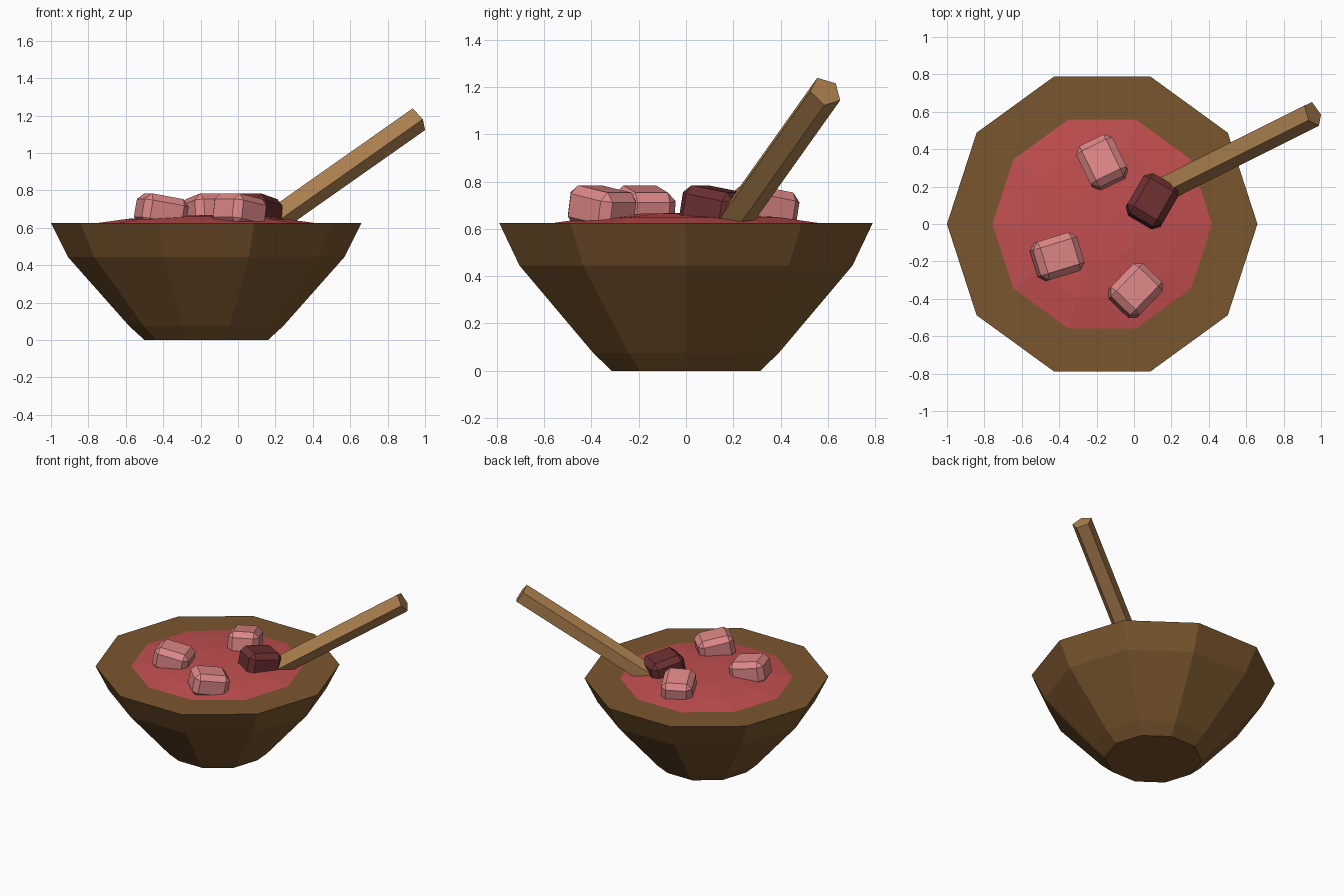
import bpy, bmesh, math
from mathutils import Matrix, Vector

cube = bpy.data.objects.get("Cube")
if cube:
    bpy.data.objects.remove(cube)


def material(name, rgb):
    color = [((c / 255 + 0.055) / 1.055) ** 2.4 for c in rgb] + [1]
    mat = bpy.data.materials.new(name)
    mat.use_nodes = True
    mat.diffuse_color = color
    bsdf = mat.node_tree.nodes["Principled BSDF"]
    bsdf.inputs["Base Color"].default_value = color
    bsdf.inputs["Roughness"].default_value = 0.9
    return mat


def finish(name, bm, mat):
    bmesh.ops.recalc_face_normals(bm, faces=bm.faces)
    mesh = bpy.data.meshes.new(name)
    bm.to_mesh(mesh)
    bm.free()
    mesh.materials.append(mat)
    obj = bpy.data.objects.new(name, mesh)
    bpy.context.collection.objects.link(obj)
    return obj


def ring(bm, sides, radius, z, phase=0):
    angles = [phase + math.tau * i / sides for i in range(sides)]
    return [bm.verts.new((radius * math.cos(a), radius * math.sin(a), z)) for a in angles]


def bridge(bm, a, b):
    n = len(a)
    for i in range(n):
        j = (i + 1) % n
        bm.faces.new((a[i], a[j], b[j], b[i]))


def lathe(bm, profile, sides, phase=0):
    rings = [ring(bm, sides, r, z, phase) for r, z in profile]
    for a, b in zip(rings, rings[1:]):
        bridge(bm, a, b)
    return rings


dark_wood = material("dark wood", (122, 86, 46))
light_wood = material("light wood", (172, 128, 79))
red_broth = material("red broth", (194, 79, 80))
pink_meat = material("pink meat", (221, 135, 135))
dark_meat = material("dark meat", (108, 47, 48))

SIDES = 10
center = Vector((-0.17, 0, 0))

# Bowl: faceted outer wall with a broad flat rim
bm = bmesh.new()
rings = lathe(bm, [(0.33, 0), (0.412, 0.075), (0.74, 0.445), (0.83, 0.625), (0.587, 0.625)], SIDES)
bm.faces.new(rings[0])
finish("bowl", bm, dark_wood).location = center

# Soup: shallow faceted dome filling the bowl
bm = bmesh.new()
rings = lathe(bm, [(0.587, 0.625), (0.42, 0.648), (0.2, 0.664)], SIDES)
top = bm.verts.new((0, 0, 0.668))
for i in range(SIDES):
    bm.faces.new((rings[-1][i], rings[-1][(i + 1) % SIDES], top))
finish("soup", bm, red_broth).location = center

# Spoon handle: five-sided stick leaning out of the soup
tip = Vector((0.957, 0.59, 1.18))
axis = Vector((1, 0.5, 0.703)).normalized()
side = Vector((-axis.y, axis.x, 0)).normalized()
up = axis.cross(side)
bm = bmesh.new()
rings = lathe(bm, [(0.072, -1.08), (0.072, 0)], 5, math.radians(107))
bm.faces.new(rings[0])
bm.faces.new(rings[1])
handle = finish("spoon_handle", bm, light_wood)
handle.matrix_world = Matrix.Translation(tip) @ Matrix((side, up, axis)).transposed().to_4x4()


# Chunks: chamfered blocks, tilted and half sunk in the soup
def chunk(name, x, y, yaw, mat):
    bm = bmesh.new()
    bmesh.ops.create_cube(bm, size=1)
    bmesh.ops.scale(bm, vec=(0.25, 0.215, 0.17), verts=bm.verts)
    bmesh.ops.bevel(bm, geom=bm.edges[:], offset=0.036, segments=1, affect="EDGES")
    obj = finish(name, bm, mat)
    obj.location = (x, y, 0.685)
    obj.rotation_euler = (0, math.radians(10), math.radians(yaw))


chunk("back_chunk", -0.17, 0.33, 116, pink_meat)
chunk("right_chunk", -0.41, -0.175, 17, pink_meat)
chunk("front_chunk", 0.008, -0.355, 46, pink_meat)
chunk("dark_chunk", 0.097, 0.122, 60, dark_meat)
